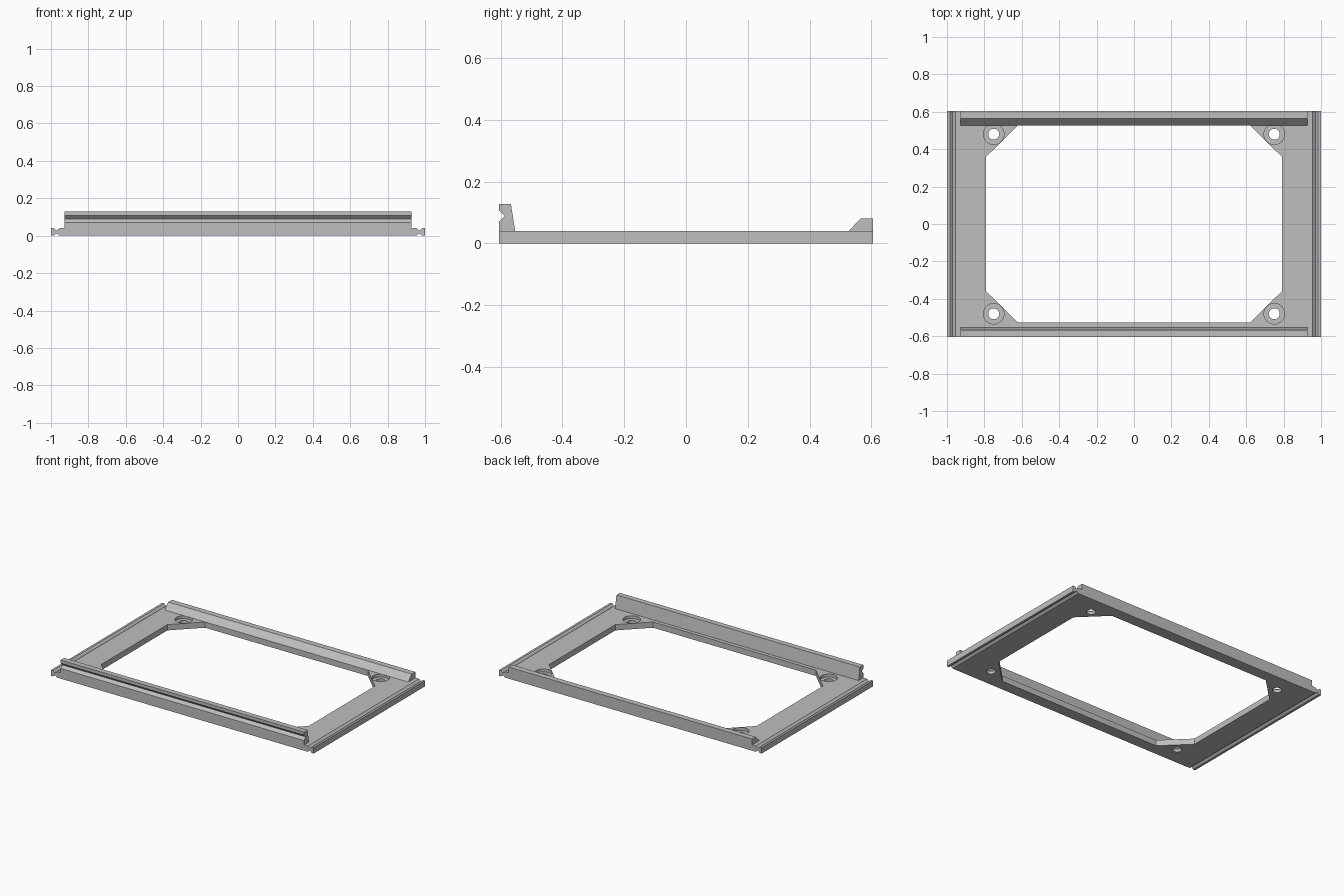
import bpy
import bmesh
from math import cos, sin, tau

cube = bpy.data.objects.get("Cube")
if cube:
    bpy.data.objects.remove(cube, do_unlink=True)

DEPTH = 0.605   # half depth of the frame
THICK = 0.04    # plate thickness
RAIL = 0.927    # half length of the rails

grey = bpy.data.materials.new("plain grey")
grey.use_nodes = True
colour = (0.52, 0.52, 0.52, 1)
grey.diffuse_color = colour
grey.node_tree.nodes["Principled BSDF"].inputs["Base Color"].default_value = colour


def prism(name, points, axis, start, end):
    """Extrude a closed profile along the x, y or z axis."""
    place = {"x": lambda a, b, t: (t, a, b),
             "y": lambda a, b, t: (a, t, b),
             "z": lambda a, b, t: (a, b, t)}[axis]
    bm = bmesh.new()
    low = [bm.verts.new(place(a, b, start)) for a, b in points]
    high = [bm.verts.new(place(a, b, end)) for a, b in points]
    bm.faces.new(low)
    bm.faces.new(high)
    for i in range(len(points)):
        j = (i + 1) % len(points)
        bm.faces.new((low[i], low[j], high[j], high[i]))
    bmesh.ops.recalc_face_normals(bm, faces=bm.faces)
    mesh = bpy.data.meshes.new(name)
    bm.to_mesh(mesh)
    bm.free()
    mesh.materials.append(grey)
    obj = bpy.data.objects.new(name, mesh)
    bpy.context.collection.objects.link(obj)
    return obj


def circle(x, y, radius, sides=32):
    return [(x + radius * cos(tau * i / sides), y + radius * sin(tau * i / sides))
            for i in range(sides)]


def cut(target, cutter):
    """Subtract a helper from the target and hide it."""
    cutter.hide_render = True
    cutter.hide_viewport = True
    cutter.display_type = "WIRE"
    mod = target.modifiers.new(cutter.name, "BOOLEAN")
    mod.operation = "DIFFERENCE"
    mod.solver = "EXACT"
    mod.object = cutter


# Base plate: section with V grooves above and below each short edge
half = [(0.955, 0), (0.97, 0.013), (0.985, 0), (1, 0),
        (1, THICK), (0.985, THICK), (0.97, THICK - 0.013), (0.955, THICK)]
section = half + [(-x, z) for x, z in reversed(half)]
plate = prism("base_plate", section, "y", -DEPTH, DEPTH)

# Central window with chamfered corners
corner = [(0.79, 0.36), (0.62, 0.527)]
right_side = [(x, -y) for x, y in reversed(corner)] + corner
window = right_side + [(-x, -y) for x, y in right_side]
cut(plate, prism("window_cutter", window, "z", -0.1, 0.1))

# Counterbored screw holes in the four corners
for sx in (-1, 1):
    for sy in (-1, 1):
        x, y = 0.75 * sx, 0.48 * sy
        cut(plate, prism("screw_hole_cutter", circle(x, y, 0.029), "z", -0.1, 0.1))
        cut(plate, prism("counterbore_cutter", circle(x, y, 0.055), "z", 0.02, 0.1))

# Tall front rail with a V groove in its outer face
front = [(-DEPTH, THICK), (-DEPTH, 0.07), (-0.587, 0.088), (-DEPTH, 0.107),
         (-DEPTH, 0.128), (-0.567, 0.128), (-0.553, THICK)]
prism("front_rail", front, "x", -RAIL, RAIL)

# Low back rail with a sloping inner face
back = [(0.527, THICK), (0.565, 0.08), (DEPTH, 0.08), (DEPTH, THICK)]
prism("back_rail", back, "x", -RAIL, RAIL)
